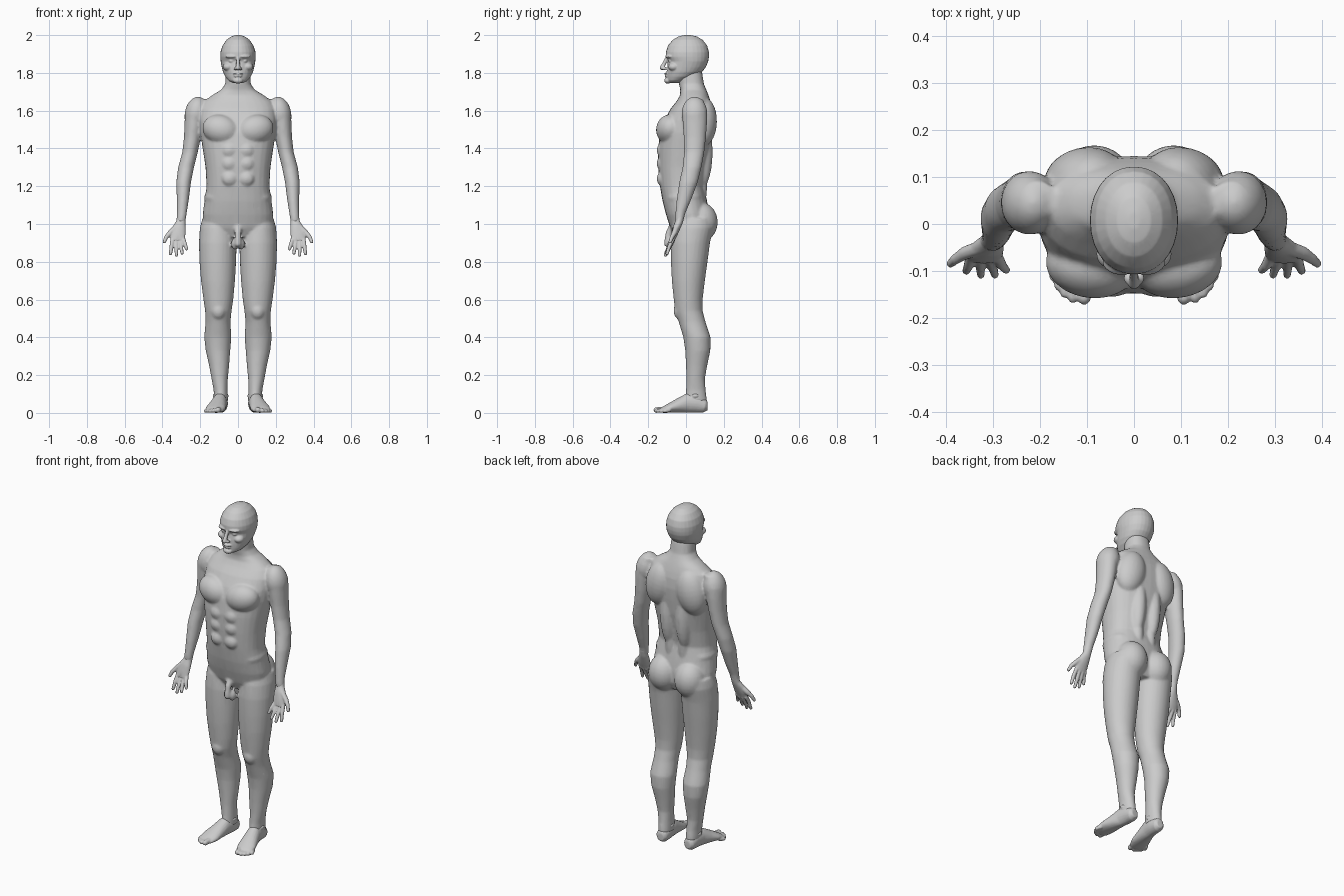
import bpy, bmesh, math
from mathutils import Vector, Matrix, Euler


def skin(bm, rings):
    """Join rings of points into a closed tube."""
    loops = [[bm.verts.new(p) for p in ring] for ring in rings]
    n = len(loops[0])
    for a, b in zip(loops, loops[1:]):
        for i in range(n):
            j = (i + 1) % n
            bm.faces.new((a[i], a[j], b[j], b[i]))
    bm.faces.new(loops[0][::-1])
    bm.faces.new(loops[-1])


def ring(c, u, v, ru, rv, power=2.0, n=28):
    pts = []
    for i in range(n):
        a = 2 * math.pi * i / n
        ca, sa = math.cos(a), math.sin(a)
        x = math.copysign(abs(ca) ** (2 / power), ca)
        y = math.copysign(abs(sa) ** (2 / power), sa)
        pts.append(c + u * (ru * x) + v * (rv * y))
    return pts


def loft(bm, sections, power=2.0, s=1):
    """Level sections: z, centre x, half width, front y, back y."""
    X, Y = Vector((1, 0, 0)), Vector((0, 1, 0))
    skin(bm, [ring(Vector((s * cx, (f + b) / 2, z)), X, Y, w, (b - f) / 2, power)
              for z, cx, w, f, b in sections])


def tube(bm, path, s=1, round_tip=True):
    """Sections across a path: x, y, z, half width, half thickness."""
    pts = [Vector((s * p[0], p[1], p[2])) for p in path]
    rings = []
    for i, c in enumerate(pts):
        t = (pts[min(i + 1, len(pts) - 1)] - pts[max(i - 1, 0)]).normalized()
        v = t.cross(Vector((1, 0, 0))).normalized()
        rings.append(ring(c, v.cross(t), v, path[i][3], path[i][4], n=20))
    skin(bm, rings)
    if round_tip:
        p = path[-1]
        blob(bm, (p[0], p[1], p[2]), (p[3], p[4], min(p[3], p[4])), s=s)


def blob(bm, c, r, rot=(0, 0, 0), s=1):
    m = (Matrix.Translation((s * c[0], c[1], c[2]))
         @ Euler((rot[0], s * rot[1], s * rot[2])).to_matrix().to_4x4()
         @ Matrix.Diagonal((*r, 1)))
    bmesh.ops.create_uvsphere(bm, u_segments=24, v_segments=14, radius=1, matrix=m)


def finish(bm, name, voxel, smooth, keep):
    """Fuse the overlapping masses into one flowing surface."""
    bmesh.ops.recalc_face_normals(bm, faces=bm.faces[:])
    me = bpy.data.meshes.new(name)
    bm.to_mesh(me)
    bm.free()
    ob = bpy.data.objects.new(name, me)
    bpy.context.collection.objects.link(ob)
    bpy.ops.object.select_all(action='DESELECT')
    bpy.context.view_layer.objects.active = ob
    ob.select_set(True)
    m = ob.modifiers.new("fuse", 'REMESH')
    m.mode, m.voxel_size = 'VOXEL', voxel
    m = ob.modifiers.new("soften", 'SMOOTH')
    m.factor, m.iterations = 0.5, smooth
    m = ob.modifiers.new("reduce", 'DECIMATE')
    m.ratio = keep
    for m in list(ob.modifiers):
        bpy.ops.object.modifier_apply(modifier=m.name)
    bpy.ops.object.shade_smooth_by_angle(angle=math.radians(50))


SIDES = (1, -1)

# Body: torso and neck
bm = bmesh.new()
loft(bm, [(.93, 0, .10, -.06, .10), (.98, 0, .18, -.083, .12), (1.05, 0, .187, -.106, .122),
          (1.12, 0, .178, -.124, .112), (1.2, 0, .166, -.138, .095), (1.3, 0, .172, -.147, .11),
          (1.4, 0, .187, -.148, .13), (1.48, 0, .2, -.138, .14), (1.55, 0, .205, -.115, .145),
          (1.61, 0, .2, -.082, .14), (1.65, 0, .18, -.05, .13), (1.68, 0, .14, -.032, .12),
          (1.71, 0, .09, -.03, .108), (1.74, 0, .068, -.037, .095), (1.8, 0, .064, -.045, .086),
          (1.84, 0, .055, -.03, .07)], power=2.3)
for s in SIDES:
    # chest, belly, shoulder blade, spine muscles, waist, buttock, shoulder
    blob(bm, (.092, -.088, 1.5), (.098, .07, .078), (0, -.25, .15), s)
    for z in (1.24, 1.32, 1.39):
        blob(bm, (.045, -.125, z), (.042, .03, .04), s=s)
    blob(bm, (.105, .095, 1.54), (.085, .068, .13), (0, -.2, -.2), s)
    blob(bm, (.05, .075, 1.38), (.05, .066, .2), s=s)
    blob(bm, (.042, .06, 1.2), (.038, .052, .15), s=s)
    blob(bm, (.115, -.01, 1.14), (.064, .09, .05), s=s)
    blob(bm, (.085, .078, 1.01), (.088, .09, .105), s=s)
    blob(bm, (.222, .045, 1.585), (.06, .068, .09), (0, -.2, 0), s)
    # arm
    loft(bm, [(1.66, .205, .04, .015, .09), (1.6, .225, .055, -.02, .112),
              (1.54, .233, .05, -.018, .112), (1.46, .241, .045, -.012, .106),
              (1.38, .254, .041, -.01, .097), (1.3, .275, .042, -.018, .082),
              (1.22, .288, .039, -.036, .062), (1.13, .292, .032, -.049, .028),
              (1.06, .297, .026, -.056, -.002), (1.01, .302, .024, -.058, -.016)], s=s)
    # leg
    loft(bm, [(1.03, .11, .078, -.06, .14), (.98, .108, .094, -.075, .145),
              (.9, .107, .1, -.082, .127), (.8, .107, .097, -.08, .114),
              (.7, .106, .09, -.075, .1), (.6, .104, .079, -.065, .088),
              (.54, .104, .07, -.058, .088), (.48, .106, .066, -.038, .104),
              (.4, .107, .072, -.014, .13), (.33, .106, .065, -.004, .129),
              (.25, .1, .053, .0, .112), (.18, .097, .043, .002, .1),
              (.12, .092, .037, .0, .104), (.06, .09, .037, -.005, .112)], s=s)
    blob(bm, (.104, -.034, .54), (.038, .032, .045), s=s)
    blob(bm, (.016, -.075, .895), (.02, .022, .032), s=s)
tube(bm, [(0, -.07, .985, .022, .022), (0, -.092, .95, .017, .017), (0, -.1, .895, .017, .017)])
finish(bm, "body", .007, 5, .35)

# Head: skull and jaw
bm = bmesh.new()
loft(bm, [(2.0, 0, .012, -.01, .025), (1.993, 0, .036, -.04, .058), (1.975, 0, .061, -.07, .088),
          (1.945, 0, .082, -.095, .112), (1.91, 0, .093, -.107, .122), (1.885, 0, .094, -.107, .122),
          (1.862, 0, .092, -.094, .118), (1.83, 0, .086, -.1, .105), (1.805, 0, .08, -.102, .085),
          (1.78, 0, .068, -.102, .05), (1.76, 0, .051, -.1, 0), (1.747, 0, .03, -.09, -.03)],
     power=2.1)
# nose, lips, chin
tube(bm, [(0, -.098, 1.885, .009, .009), (0, -.115, 1.85, .01, .01), (0, -.127, 1.827, .013, .012)])
blob(bm, (0, -.102, 1.796), (.027, .013, .006))
blob(bm, (0, -.1, 1.783), (.023, .013, .006))
blob(bm, (0, -.096, 1.759), (.027, .02, .016))
for s in SIDES:
    # brow, eye, cheek, nostril
    blob(bm, (.035, -.088, 1.887), (.034, .02, .01), (0, 0, .3), s)
    blob(bm, (.034, -.08, 1.863), (.016, .014, .009), s=s)
    blob(bm, (.052, -.064, 1.832), (.028, .03, .022), s=s)
    blob(bm, (.013, -.115, 1.823), (.009, .014, .008), s=s)
finish(bm, "head", .004, 3, .4)

# Hands: palm, four fingers, thumb
bm = bmesh.new()
for s in SIDES:
    tube(bm, [(.298, -.028, 1.05, .023, .022), (.303, -.037, 1.01, .025, .02),
              (.311, -.05, .98, .035, .02), (.319, -.062, .945, .041, .017),
              (.32, -.073, .912, .038, .012)], s, False)
    for bx, bz, tx, ty, tz in ((.29, .922, .272, -.098, .868), (.308, .915, .296, -.108, .845),
                               (.328, .915, .326, -.108, .834), (.347, .922, .357, -.1, .843)):
        tube(bm, [(bx, -.068, bz, .011, .011),
                  ((bx + tx) / 2, -.088, (bz + tz) / 2, .0105, .0105),
                  (tx, ty, tz, .0085, .0085)], s)
    tube(bm, [(.325, -.05, .985, .016, .016), (.36, -.062, .952, .014, .014),
              (.38, -.075, .93, .011, .011), (.39, -.084, .906, .009, .009)], s)
finish(bm, "hands", .004, 2, .4)

# Feet: heel to ball, five toes, ankle bones
bm = bmesh.new()
for s in SIDES:
    tube(bm, [(.089, .114, .036, .02, .022), (.09, .1, .036, .033, .036),
              (.091, .06, .05, .038, .05), (.097, .01, .052, .039, .052),
              (.107, -.04, .038, .046, .038), (.117, -.085, .026, .052, .026),
              (.125, -.118, .017, .047, .017), (.13, -.132, .012, .038, .011)], s, False)
    blob(bm, (.092, .05, .09), (.043, .03, .02), s=s)
    for bx, by, tx, ty, r in ((.1, -.11, .106, -.154, .015), (.122, -.115, .13, -.154, .0115),
                              (.137, -.11, .147, -.144, .011), (.15, -.1, .16, -.129, .0105),
                              (.16, -.085, .17, -.11, .0105)):
        tube(bm, [(bx, by, r + .004, r, r), (tx, ty, r, r, r)], s, False)
        blob(bm, (tx, ty, r), (r, r + .003, r), s=s)
finish(bm, "feet", .0045, 2, .4)
